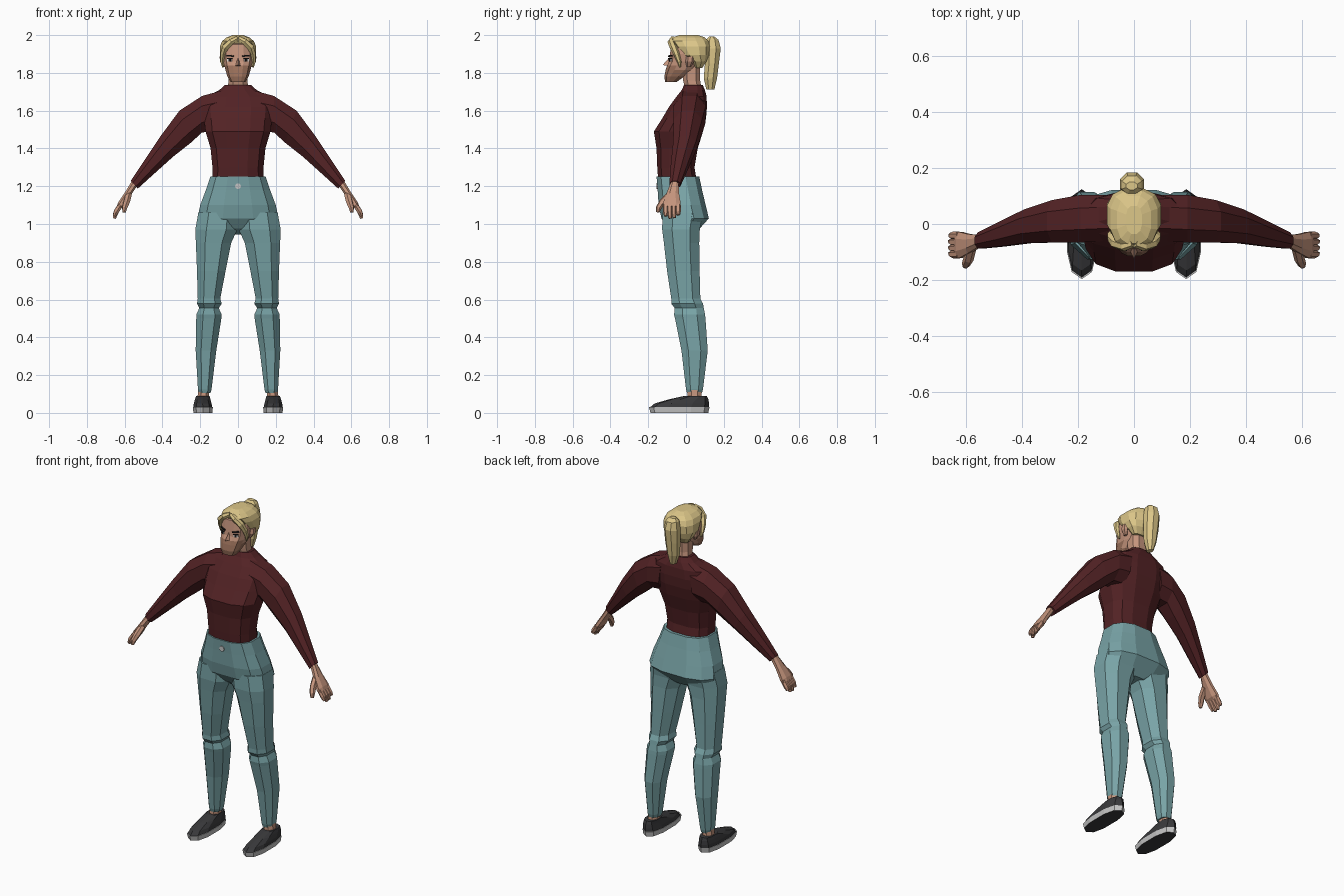
import bpy, bmesh, math
from mathutils import Vector, Matrix


def material(name, rgb):
    m = bpy.data.materials.new(name)
    m.diffuse_color = (*rgb, 1)
    return m


SWEATER = material("dark red knit", (0.085, 0.016, 0.018))
DENIM = material("pale teal denim", (0.19, 0.37, 0.385))
SKIN = material("skin", (0.56, 0.30, 0.205))
LOWER = material("tan lower face", (0.33, 0.165, 0.105))
HAIR = material("blonde hair", (0.72, 0.57, 0.25))
BLACK = material("black", (0.012, 0.01, 0.01))
SHOE = material("charcoal shoe", (0.04, 0.04, 0.043))
SOLE = material("light grey", (0.55, 0.55, 0.55))
WHITE = material("eye white", (0.8, 0.78, 0.75))


def finish(bm, name, mats, mirror=False, rule=None):
    bmesh.ops.recalc_face_normals(bm, faces=bm.faces)
    bm.normal_update()
    if rule:
        for f in bm.faces:
            f.material_index = rule(f)
    me = bpy.data.meshes.new(name)
    bm.to_mesh(me)
    bm.free()
    for m in mats:
        me.materials.append(m)
    ob = bpy.data.objects.new(name, me)
    bpy.context.collection.objects.link(ob)
    if mirror:
        ob.modifiers.new("mirror", 'MIRROR').use_mirror_merge = False
    return ob


def loft(name, rings, mats, mirror=False, rule=None):
    """Skin a list of equal-length point rings and cap both ends."""
    bm = bmesh.new()
    vs = [[bm.verts.new(p) for p in r] for r in rings]
    n = len(vs[0])
    for a, b in zip(vs, vs[1:]):
        for i in range(n):
            j = (i + 1) % n
            bm.faces.new((a[i], a[j], b[j], b[i]))
    bm.faces.new(vs[0][::-1])
    bm.faces.new(vs[-1])
    return finish(bm, name, mats, mirror, rule)


def unit_ring(n, e):
    """Rounded polygon whose flats touch the -1..1 square."""
    k = math.cos(math.pi / n)
    out = []
    for i in range(n):
        a = (i + 0.5) * 2 * math.pi / n
        c, s = math.cos(a) / k, math.sin(a) / k
        out.append((math.copysign(abs(c) ** e, c), math.copysign(abs(s) ** e, s)))
    return out


def level_rings(rows, n=8, e=1.0):
    """Rows of z, x min, x max, y front, y back."""
    return [[((x0 + x1) / 2 + u * (x1 - x0) / 2, (y0 + y1) / 2 + v * (y1 - y0) / 2, z)
             for u, v in unit_ring(n, e)] for z, x0, x1, y0, y1 in rows]


def centred(rows, n=12, e=0.75):
    """Rows of z, half width, y front, y back."""
    return level_rings([(z, -w, w, f, b) for z, w, f, b in rows], n, e)


def limb_rings(rows, n=8, e=0.9):
    """Rows of top x, top z, bottom x, bottom z, y front, y back."""
    return [[((tx + bx) / 2 + v * (tx - bx) / 2, (f + b) / 2 + u * (b - f) / 2,
              (tz + bz) / 2 + v * (tz - bz) / 2)
             for u, v in unit_ring(n, e)] for tx, tz, bx, bz, f, b in rows]


def tube_rings(points, n=6):
    """Rows of x, y, z, radius along a path."""
    ps = [Vector(p[:3]) for p in points]
    out = []
    for i, p in enumerate(ps):
        d = ps[min(i + 1, len(ps) - 1)] - ps[max(i - 1, 0)]
        s = d.cross(Vector((0.1, 1, 0))).normalized()
        t = d.cross(s).normalized()
        out.append([p + points[i][3] * (u * s + v * t) for u, v in unit_ring(n, 1)])
    return out


def plate(name, loc, size, mat, turn=0.0, tilt=0.0, mirror=True):
    bm = bmesh.new()
    m = (Matrix.Translation(loc) @ Matrix.Rotation(turn, 4, 'Z') @
         Matrix.Rotation(tilt, 4, 'Y') @ Matrix.Diagonal((*size, 1)))
    bmesh.ops.create_cube(bm, size=1, matrix=m)
    return finish(bm, name, [mat], mirror)


# Sweater body and sleeves
loft("sweater_body", centred([
    (1.24, .136, -.148, .055), (1.30, .135, -.152, .045), (1.40, .145, -.156, .062),
    (1.49, .172, -.170, .090), (1.56, .180, -.125, .106), (1.62, .185, -.090, .111),
    (1.675, .165, -.050, .109), (1.71, .098, -.022, .100), (1.737, .068, -.010, .088)]),
    [SWEATER])
loft("sleeve", limb_rings([
    (.09, 1.705, .12, 1.49, -.060, .104), (.19, 1.678, .19, 1.485, -.066, .104),
    (.31, 1.600, .25, 1.430, -.066, .085), (.41, 1.465, .345, 1.355, -.068, .052),
    (.49, 1.345, .445, 1.265, -.080, .010), (.568, 1.228, .530, 1.188, -.088, -.030)]),
    [SWEATER], True)

# Hands: palm, four fingers, thumb
loft("palm", limb_rings([
    (.557, 1.235, .533, 1.203, -.078, -.040), (.600, 1.165, .576, 1.140, -.105, -.036),
    (.634, 1.115, .604, 1.092, -.122, -.028), (.642, 1.095, .618, 1.082, -.120, -.030)]),
    [SKIN], True)
for i, drop in enumerate((.012, 0, .003, .018)):
    y = -.108 + i * .022
    loft("finger_%d" % (i + 1), tube_rings([
        (.622, y, 1.10, .013), (.645, y, 1.065, .013),
        (.655, y + .002, 1.030 + drop, .008)]), [SKIN], True)
loft("thumb", tube_rings([
    (.580, -.085, 1.155, .016), (.590, -.125, 1.115, .016),
    (.600, -.145, 1.085, .013), (.602, -.150, 1.062, .008)]), [SKIN], True)

# Trousers: hips, legs with knee creases, button
loft("trouser_hips", centred([
    (1.252, .146, -.156, .070), (1.18, .170, -.150, .085), (1.10, .200, -.145, .104),
    (1.03, .215, -.130, .121), (.975, .190, -.090, .072), (.945, .06, -.050, .045)]), [DENIM])
loft("trouser_leg", level_rings([
    (1.06, .0, .210, -.125, .090), (.97, .004, .226, -.126, .073), (.90, .036, .223, -.117, .070),
    (.75, .066, .217, -.100, .072), (.605, .094, .213, -.078, .076), (.578, .086, .217, -.078, .090),
    (.555, .102, .205, -.060, .094), (.520, .086, .221, -.063, .101), (.500, .088, .221, -.058, .103),
    (.33, .115, .224, -.024, .115), (.125, .140, .212, .000, .090), (.105, .146, .206, .006, .084)],
    8, 0.85), [DENIM], True)
loft("trouser_button", [[(.016 * math.cos(a * math.pi / 4), y, 1.2 + .016 * math.sin(a * math.pi / 4))
                         for a in range(8)] for y in (-.150, -.157)], [SOLE])

# Ankles and shoes
loft("ankle", level_rings([(.06, .152, .216, .005, .085), (.13, .154, .210, .010, .080)]), [SKIN], True)
loft("shoe_sole", level_rings([
    (0, .136, .236, -.182, .112), (.03, .133, .239, -.190, .118)], 10, 0.8),
    [SOLE, SHOE], True, lambda f: 1 if f.normal.z < -.5 else 0)
loft("shoe_upper", level_rings([
    (.03, .136, .236, -.184, .116), (.05, .140, .234, -.160, .117),
    (.072, .146, .228, -.085, .114), (.089, .150, .222, -.010, .108)], 10, 0.8), [SHOE], True)

# Neck, head, nose, ears
loft("neck", centred([(1.70, .056, .0, .085), (1.76, .050, -.015, .075), (1.84, .052, -.020, .075)], 8), [SKIN])
loft("head", centred([
    (1.752, .040, -.110, -.050), (1.78, .056, -.115, -.010), (1.815, .066, -.108, .040),
    (1.838, .072, -.100, .060), (1.86, .078, -.090, .080), (1.90, .082, -.085, .090),
    (1.95, .075, -.078, .090), (1.98, .05, -.050, .070)]),
    [SKIN, LOWER], False,
    lambda f: 1 if f.calc_center_median().z < 1.838 and f.calc_center_median().y < -.03
    and f.normal.z > -.9 else 0)
bm = bmesh.new()
nose = [bm.verts.new(p) for p in ((0, -.082, 1.885), (-.017, -.092, 1.836), (.017, -.092, 1.836), (0, -.124, 1.842))]
for a, b, c in ((0, 1, 3), (0, 3, 2), (1, 2, 3), (0, 2, 1)):
    bm.faces.new((nose[a], nose[b], nose[c]))
finish(bm, "nose", [SKIN])
loft("ear", level_rings([
    (1.832, .066, .080, .005, .025), (1.86, .070, .096, .000, .040),
    (1.888, .070, .097, .004, .042)], 6), [SKIN], True)

# Eyes and brows follow the angled cheeks
plate("eye_white", (.044, -.084, 1.868), (.027, .006, .013), WHITE, .48)
plate("iris", (.043, -.0862, 1.868), (.012, .006, .013), BLACK, .48)
plate("eyelid", (.044, -.0855, 1.8765), (.031, .007, .005), BLACK, .48)
plate("brow", (.042, -.0835, 1.890), (.040, .008, .008), BLACK, .48, -.08)

# Hair cap, parted fringe, ponytail
loft("hair_cap", centred([
    (1.825, .058, .045, .085), (1.86, .084, .022, .108), (1.895, .096, -.030, .121),
    (1.94, .096, -.062, .126), (1.968, .084, -.082, .118), (1.988, .060, -.070, .100),
    (2.0, .028, -.035, .065)]), [HAIR])
loft("fringe", tube_rings([
    (.004, -.070, 1.982, .012), (.036, -.080, 1.965, .015), (.066, -.068, 1.938, .017),
    (.080, -.050, 1.900, .014), (.084, -.036, 1.860, .010), (.080, -.030, 1.830, .004)]), [HAIR], True)
loft("ponytail", level_rings([
    (1.992, -.028, .012, .122, .150), (1.975, -.043, .027, .106, .172),
    (1.93, -.050, .036, .100, .184), (1.85, -.048, .034, .100, .174),
    (1.77, -.040, .026, .094, .164), (1.712, -.022, .010, .108, .150)], 8), [HAIR])
loft("hair_tie", tube_rings([(-.004, .09, 1.945, .026), (-.006, .13, 1.95, .026)]), [HAIR])
